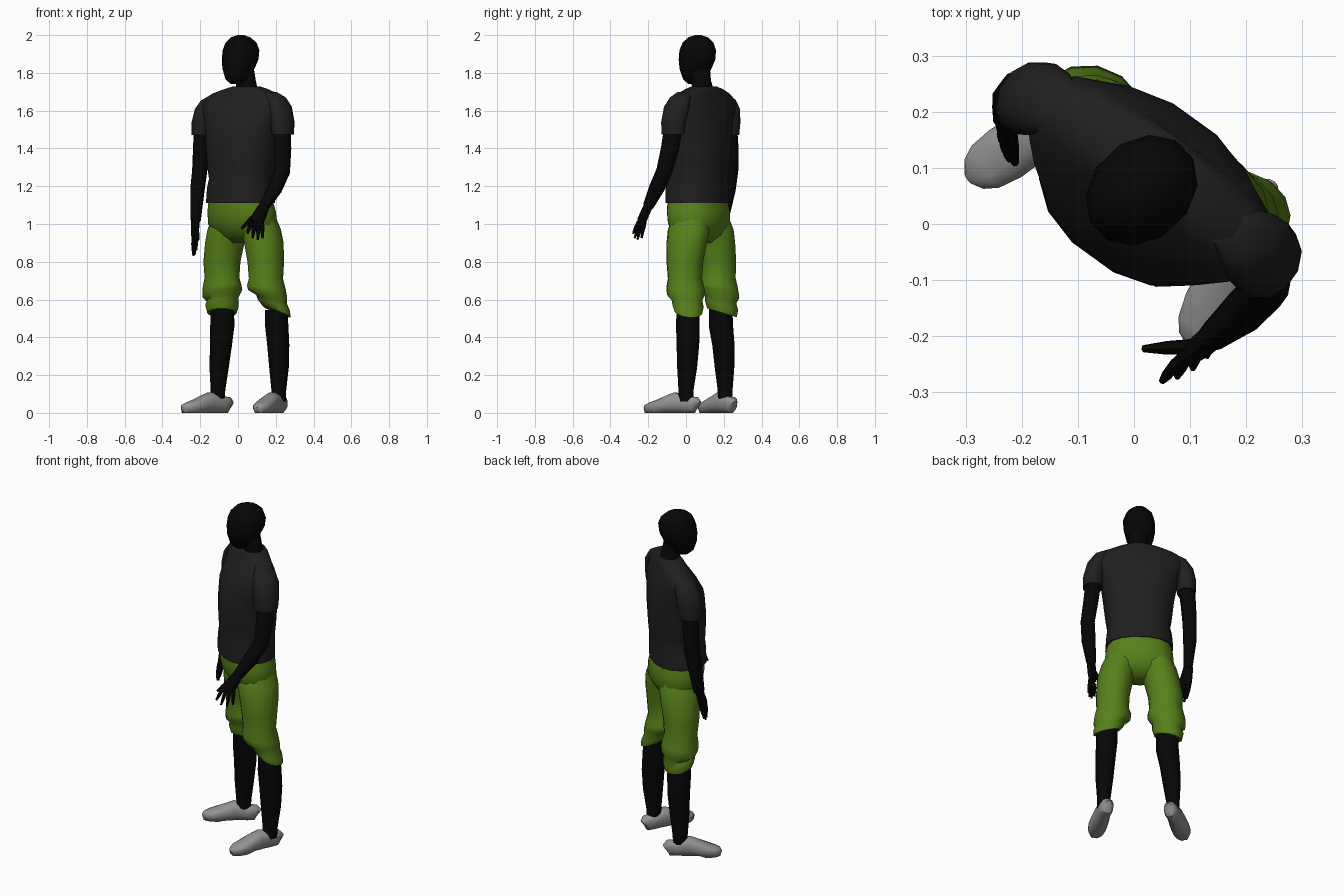
import bpy, bmesh, math
from mathutils import Vector

Z = Vector((0, 0, 1))
U = Vector((0.81, -0.585, 0)).normalized()      # shoulder line, body is turned
HEAD = Vector((0.69, -0.72, 0)).normalized()    # head is turned slightly more


def material(name, rgb):
    m = bpy.data.materials.new(name)
    m.diffuse_color = (*rgb, 1)
    return m


SKIN = material("skin", (0.002, 0.002, 0.002))
SHIRT = material("shirt_cloth", (0.014, 0.014, 0.014))
GREEN = material("shorts_cloth", (0.095, 0.22, 0.01))
GREY = material("shoe_grey", (0.29, 0.29, 0.29))


def loft(name, rows, mat=None, side=U, n=12, power=2.0, flat=True):
    """Skin rings (x, y, z, half_a, half_b, tilt_x, tilt_y); flat keeps rings level."""
    bm = bmesh.new()
    pts = [Vector(r[:3]) for r in rows]
    rings = []
    for i, r in enumerate(rows):
        t = Z if flat else (pts[min(i + 1, len(pts) - 1)] - pts[max(i - 1, 0)]).normalized()
        s = (side - t * side.dot(t)).normalized()
        w = t.cross(s)
        tx, ty = r[5:7] if len(r) > 5 else (0, 0)
        ring = []
        for k in range(n):
            a = 2 * math.pi * (k + 0.5) / n
            c, d = math.cos(a), math.sin(a)
            o = s * (r[3] * math.copysign(abs(c) ** (2 / power), c))
            o += w * (r[4] * math.copysign(abs(d) ** (2 / power), d))
            o.z += tx * o.x + ty * o.y
            ring.append(bm.verts.new(pts[i] + o))
        rings.append(ring)
    for p, q in zip(rings, rings[1:]):
        for k in range(n):
            bm.faces.new((p[k], p[(k + 1) % n], q[(k + 1) % n], q[k]))
    bm.faces.new(rings[0])
    bm.faces.new(rings[-1])
    bmesh.ops.recalc_face_normals(bm, faces=bm.faces)
    me = bpy.data.meshes.new(name)
    bm.to_mesh(me)
    bm.free()
    for f in me.polygons:
        f.use_smooth = True
    me.set_sharp_from_angle(angle=math.radians(50))
    if mat:
        me.materials.append(mat)
    ob = bpy.data.objects.new(name, me)
    bpy.context.collection.objects.link(ob)
    return ob


# head and neck
loft("head", [(-.01, .04, 1.742, .028, .03), (-.008, .043, 1.765, .054, .062),
              (.002, .05, 1.82, .076, .092), (.011, .058, 1.87, .088, .106),
              (.016, .062, 1.92, .088, .106), (.016, .064, 1.96, .074, .09),
              (.014, .064, 1.988, .046, .058), (.014, .064, 2.0, .015, .02)], SKIN, HEAD)
loft("neck", [(.05, .1, 1.64, .07, .065), (.048, .09, 1.71, .058, .056),
              (.042, .08, 1.76, .052, .052), (.03, .075, 1.85, .05, .05)], SKIN, HEAD)

# shirt body, flaring into the shoulders
loft("shirt", [(.013, .06, 1.11, .188, .15), (.014, .06, 1.19, .182, .15),
               (.018, .06, 1.24, .173, .148), (.018, .062, 1.3, .184, .152),
               (.02, .064, 1.42, .198, .154), (.022, .07, 1.53, .215, .146),
               (.03, .08, 1.61, .255, .115), (.034, .088, 1.66, .25, .09),
               (.038, .093, 1.69, .205, .074), (.043, .096, 1.715, .13, .068),
               (.046, .096, 1.728, .075, .06)], SHIRT, n=16, power=2.3)

# sleeves
loft("left_sleeve", [(.238, -.07, 1.475, .054, .066), (.236, -.066, 1.54, .058, .072),
                     (.222, -.05, 1.62, .057, .074), (.2, -.03, 1.67, .05, .06),
                     (.17, -.01, 1.698, .036, .036)], SHIRT)
loft("right_sleeve", [(-.19, .222, 1.47, .052, .066), (-.183, .224, 1.54, .058, .07),
                      (-.167, .222, 1.61, .056, .07), (-.143, .212, 1.655, .05, .056),
                      (-.11, .195, 1.683, .036, .036)], SHIRT)

# arms
loft("left_arm", [(.235, -.065, 1.52, .045, .052), (.238, -.085, 1.4, .043, .05),
                  (.236, -.115, 1.28, .04, .044), (.195, -.155, 1.19, .04, .042),
                  (.14, -.2, 1.095, .027, .03)], SKIN, flat=False, n=10)
loft("right_arm", [(-.188, .222, 1.52, .045, .05), (-.195, .232, 1.4, .043, .048),
                   (-.203, .234, 1.28, .04, .044), (-.215, .222, 1.18, .038, .042),
                   (-.224, .195, 1.02, .025, .032)], SKIN, flat=False, n=10)


def hand(side_name, palm, spread, tips, thumb):
    """Flattened palm, four fingers fanned along spread, one thumb."""
    wrist, knuckle = Vector(palm[0]), Vector(palm[1])
    s = Vector(spread).normalized()
    mid = wrist.lerp(knuckle, .5)
    loft(side_name + "_palm", [(*wrist, .028, .023), (*mid, .038, .021),
                               (*knuckle, .041, .015)], SKIN, s, 8, flat=False)
    for i, tip in enumerate(tips):
        a = knuckle + s * (.031 - .0207 * i) + (mid - knuckle) * .2
        tip = Vector(tip)
        b = a.lerp(tip, .55)
        loft(f"{side_name}_finger_{i + 1}", [(*a, .012, .012), (*b, .011, .011),
                                             (*tip, .006, .006)], SKIN, s, 6, flat=False)
    a = wrist.lerp(knuckle, .3) + s * .015
    tip = Vector(thumb)
    loft(side_name + "_thumb", [(*a, .016, .014), (*a.lerp(tip, .6), .013, .012),
                                (*tip, .007, .007)], SKIN, s, 6, flat=False)


hand("left_hand", ((.142, -.198, 1.1), (.095, -.24, 1.005)), (-.8, -.45, -.1),
     ((.05, -.28, .95), (.077, -.272, .925), (.105, -.257, .917), (.13, -.235, .925)),
     (.018, -.222, .975))
hand("right_hand", ((-.224, .197, 1.03), (-.23, .165, .93)), (.2, -1, -.1),
     ((-.222, .115, .86), (-.23, .13, .838), (-.236, .148, .832), (-.238, .166, .845)),
     (-.212, .108, .915))

# shorts: hips and two bunched legs with slanted hems
loft("shorts_hips", [(.03, .075, .9, .07, .05), (.03, .075, .94, .16, .1),
                     (.025, .07, 1.0, .195, .14), (.019, .065, 1.07, .187, .146),
                     (.014, .061, 1.125, .175, .14)], GREEN, n=16, power=2.3)
loft("shorts_left_leg", [(.205, .012, .535, .074, .074, -.4, -.1), (.19, .01, .57, .086, .084, -.35, -.1),
                         (.178, .005, .6, .082, .082, -.3, 0), (.157, 0, .63, .104, .103, -.2, 0),
                         (.15, -.003, .665, .103, .102, -.1, 0), (.148, -.006, .71, .09, .092),
                         (.147, -.006, .8, .095, .1), (.137, .004, .9, .1, .112),
                         (.122, .014, .97, .1, .116), (.1, .03, 1.06, .085, .1)], GREEN, n=14)
loft("shorts_right_leg", [(-.085, .19, .53, .078, .08, 0, -.3), (-.085, .188, .57, .088, .09, 0, -.3),
                          (-.082, .183, .6, .082, .085, .1, -.25), (-.082, .18, .63, .106, .103, .2, -.2),
                          (-.085, .175, .67, .105, .1, .1, -.1), (-.085, .172, .715, .092, .092),
                          (-.085, .168, .8, .097, .1), (-.07, .153, .9, .1, .112),
                          (-.056, .142, .97, .1, .116), (-.035, .122, 1.06, .085, .1)], GREEN, n=14)

# lower legs
loft("left_leg", [(.216, 0, .06, .038, .04), (.216, 0, .12, .038, .042),
                  (.217, .006, .24, .05, .056), (.213, .01, .36, .056, .064),
                  (.205, .01, .46, .06, .066), (.202, .01, .545, .06, .062)], SKIN)
loft("right_leg", [(-.106, .207, .06, .036, .04), (-.106, .207, .12, .037, .042),
                   (-.1, .204, .24, .05, .054), (-.09, .198, .36, .057, .062),
                   (-.083, .185, .46, .064, .066), (-.083, .183, .55, .062, .064)], SKIN)


# shoes: cross-sections (distance from heel, half width, height)
PROFILE = [(0, .018, .06), (.012, .034, .08), (.05, .04, .082), (.09, .041, .096),
           (.12, .044, .104), (.16, .049, .086), (.21, .052, .064),
           (.25, .046, .05), (.272, .032, .04), (.282, .014, .024)]


def shoe(name, heel, toe):
    h, t = Vector((*heel, 0)), Vector((*toe, 0))
    d = (t - h).normalized()
    rows = []
    for dist, w, high in PROFILE:
        p = h + d * dist * (t - h).length / .282
        rows.append((p.x, p.y, .006 + high / 2, w, high / 2))
    ob = loft(name, rows, GREY, d.cross(Z), 12, 2.5, flat=False)
    for v in ob.data.vertices:                  # flatten the sole onto the floor
        if v.co.z < .016:
            v.co.z = 0


shoe("left_shoe", (.238, .062), (.105, -.215))
shoe("right_shoe", (-.042, .25), (-.292, .084))
